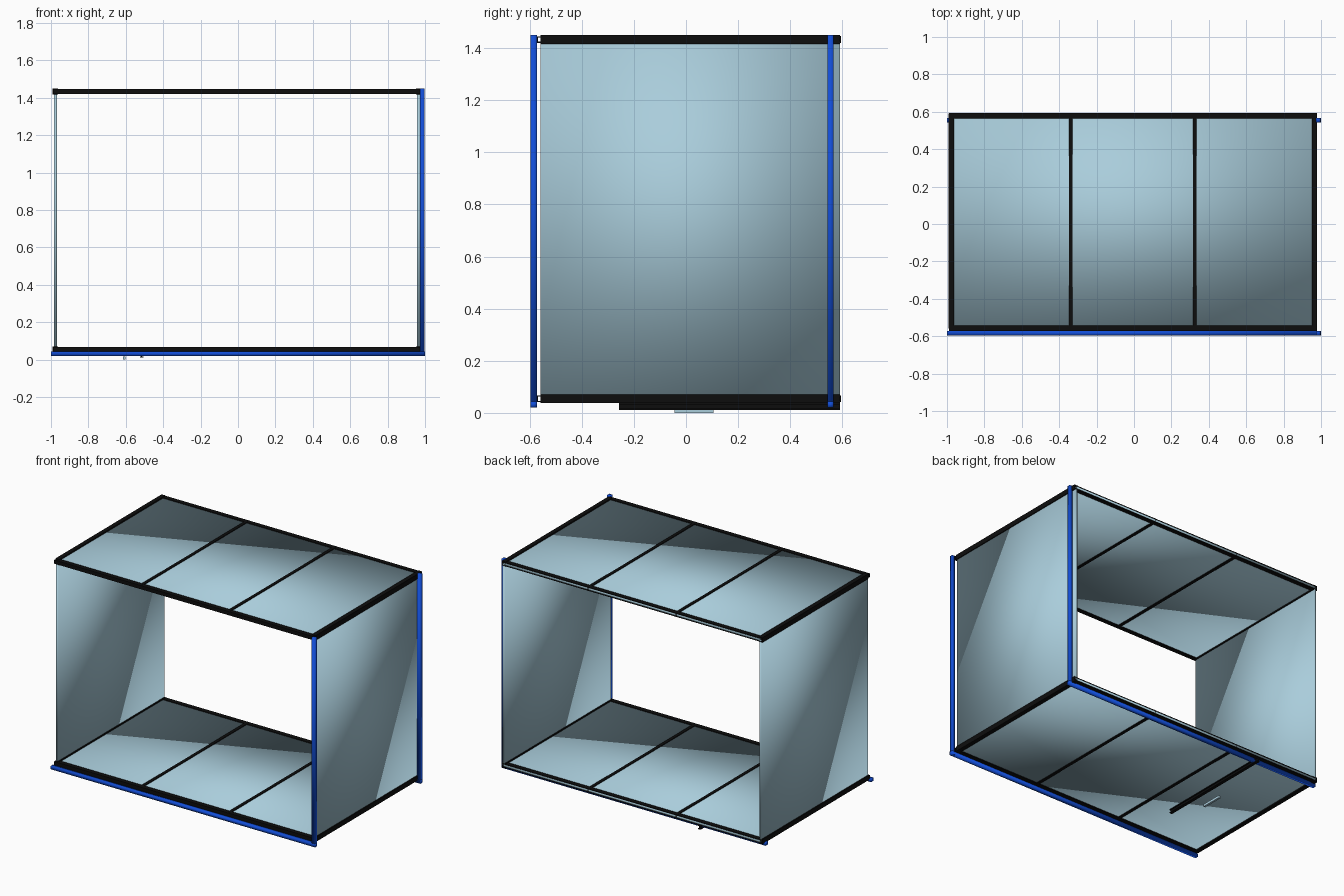
import bpy

if "Cube" in bpy.data.objects:
    bpy.data.objects.remove(bpy.data.objects["Cube"])


def material(name, rgb):
    m = bpy.data.materials.new(name)
    m.diffuse_color = (*rgb, 1)
    m.use_nodes = True
    m.node_tree.nodes["Principled BSDF"].inputs["Base Color"].default_value = m.diffuse_color
    return m


GLASS = material("pale blue glass", (0.40, 0.61, 0.71))
BLACK = material("black trim", (0.004, 0.004, 0.004))
BLUE = material("bright blue rail", (0.006, 0.075, 0.68))


def add_mesh(name, verts, faces, mat, smooth=False):
    me = bpy.data.meshes.new(name)
    me.from_pydata(verts, [], faces)
    me.materials.append(mat)
    for p in me.polygons:
        p.use_smooth = smooth
    ob = bpy.data.objects.new(name, me)
    bpy.context.collection.objects.link(ob)
    return ob


def extrude(name, profile, axis, a, b, mat, smooth=False):
    """Sweep a closed profile along x (profile = y,z) or y (profile = x,z)."""
    def place(p, t):
        return (t, p[0], p[1]) if axis == "x" else (p[0], t, p[1])
    n = len(profile)
    verts = [place(p, a) for p in profile] + [place(p, b) for p in profile]
    faces = [(i, (i + 1) % n, n + (i + 1) % n, n + i) for i in range(n)]
    faces += [tuple(range(n))[::-1], tuple(range(n, 2 * n))]
    if axis == "y":  # keep the normals pointing outwards
        faces = [f[::-1] for f in faces]
    return add_mesh(name, verts, faces, mat, smooth)


def box(name, x, y, z, mat, smooth=False):
    profile = [(y[0], z[0]), (y[1], z[0]), (y[1], z[1]), (y[0], z[1])]
    return extrude(name, profile, "x", x[0], x[1], mat, smooth)


def channel(name, y, z):
    """U-shaped trim along x: web at the front, open to the back."""
    w, h, t = 0.031, 0.0125, 0.0045
    profile = [(y, z - h), (y + w, z - h), (y + w, z - h + t), (y + t, z - h + t),
               (y + t, z + h - t), (y + w, z + h - t), (y + w, z + h), (y, z + h)]
    extrude(name, profile, "x", -0.99, 0.978, BLACK)


def joint(name, x, z, y0, y1):
    """H-shaped joint strip along y, gripping a panel from both sides."""
    w, h, t, s = 0.01, 0.013, 0.005, 0.003
    profile = [(-w, -h), (w, -h), (w, -h + t), (s, -h + t), (s, h - t), (w, h - t),
               (w, h), (-w, h), (-w, h - t), (-s, h - t), (-s, -h + t), (-w, -h + t)]
    extrude(name, [(x + px, z + pz) for px, pz in profile], "y", y0, y1, BLACK)


LEFT, RIGHT, FRONT, BACK = -0.977, 0.965, -0.558, 0.592
LEVELS = {"bottom": 0.054, "top": 1.433}

# floor and roof: sheet, front and back channels, corner trims, joints
for level, z in LEVELS.items():
    box(level + "_panel", (LEFT, RIGHT), (FRONT, BACK), (z - 0.008, z + 0.008), GLASS, True)
    channel(level + "_front_channel", -0.573, z)
    channel(level + "_back_channel", 0.563, z)
    for side, x in (("left", LEFT), ("right", RIGHT)):
        box(f"{level}_{side}_corner_trim", (x - 0.0145, x + 0.0145), (FRONT, BACK - 0.001),
            (z - 0.0165, z + 0.0165), BLACK)
    for i, x in enumerate((-0.338, 0.325)):
        joint(f"{level}_joint_{i + 1}", x, z, FRONT, BACK + 0.002)

# side panels
for side, x in (("left", LEFT), ("right", RIGHT)):
    box(side + "_panel", (x - 0.008, x + 0.008), (FRONT, BACK),
        (LEVELS["bottom"], LEVELS["top"]), GLASS, True)

# blue rails: one along the floor and one upright, at the front and at the back
for place, y in (("front", -0.584), ("back", 0.555)):
    ys = (y - 0.012, y + 0.012)
    box(place + "_floor_rail", (-1, 1), ys, (0.02, 0.043), BLUE, True)
    box(place + "_upright_rail", (0.974, 0.998), ys, (0.02, 1.45), BLUE, True)

# loose joint strip and small offcut under the floor
joint("lower_strip", -0.515, 0.025, -0.258, 0.592)
box("lower_offcut", (-0.616, -0.602), (-0.045, 0.105), (0.0, 0.016), GLASS)
